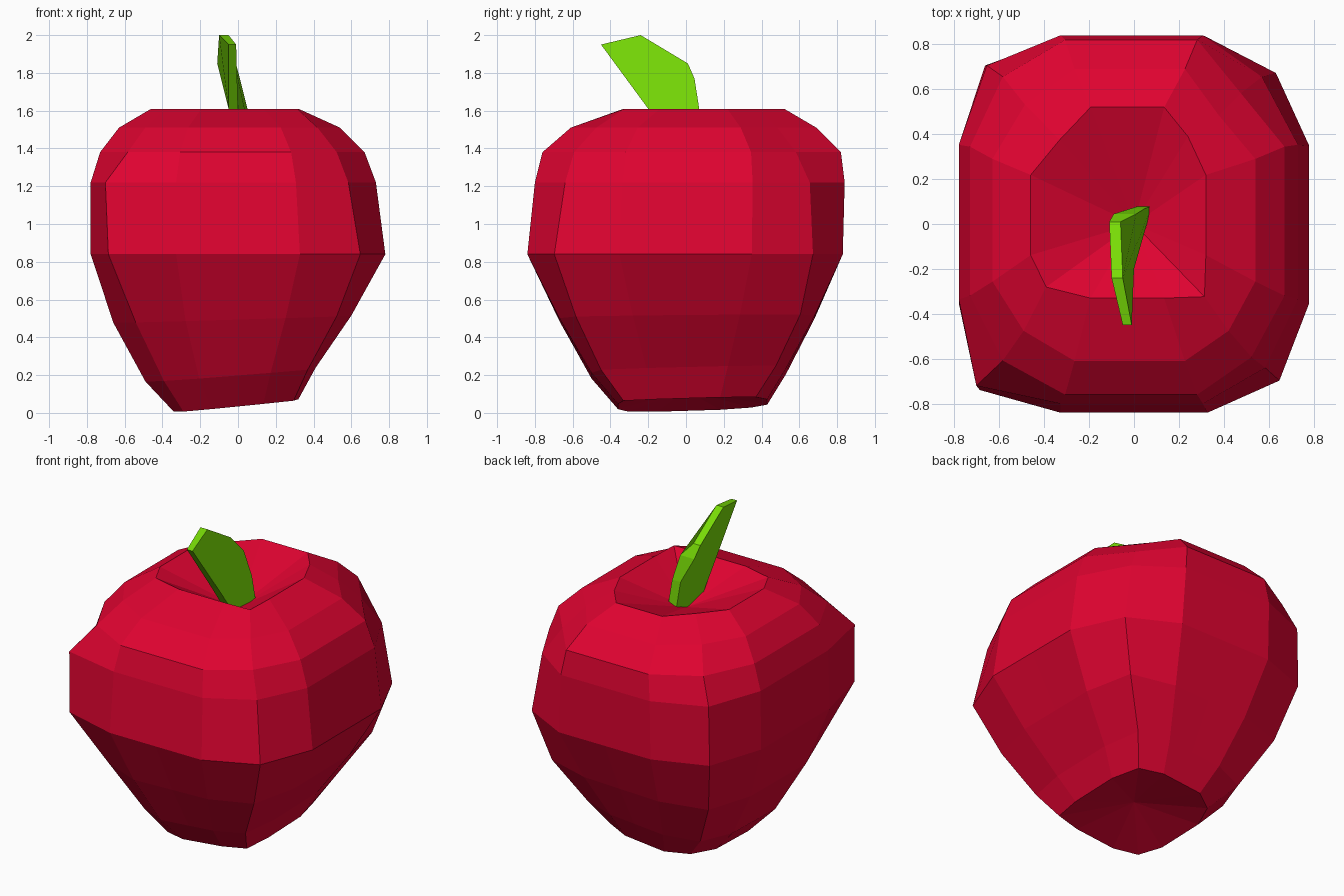
import bpy, bmesh

if "Cube" in bpy.data.objects:
    bpy.data.objects.remove(bpy.data.objects["Cube"])


def material(name, color):
    m = bpy.data.materials.new(name)
    m.diffuse_color = color
    m.use_nodes = True
    m.node_tree.nodes["Principled BSDF"].inputs["Base Color"].default_value = m.diffuse_color
    return m


def finish(bm, name, mat):
    bmesh.ops.recalc_face_normals(bm, faces=bm.faces)
    me = bpy.data.meshes.new(name)
    bm.to_mesh(me)
    bm.free()
    me.materials.append(mat)
    ob = bpy.data.objects.new(name, me)
    bpy.context.collection.objects.link(ob)
    return ob


# Unit rounded-square ring: four sides, each with mid, shoulder, corner, shoulder
def ring(bm, z, left, right, front, back, corners, tilt):
    pts = []
    side = [(0, -1), (1, 0), (0, 1), (-1, 0)]
    for i, c in enumerate(corners):
        a, b = side[i], side[(i + 1) % 4]
        for u, v in ((1, 0), (1, .42), (c, c), (.42, 1)):
            pts.append((a[0] * u + b[0] * v, a[1] * u + b[1] * v))
    out = []
    for x, y in pts:
        x *= right if x > 0 else left
        y *= back if y > 0 else front
        out.append(bm.verts.new((x, y, max(0, z + tilt * (x + .3 * y)))))
    return out


# Fruit: z, left, right, front, back, corner fullness (FR, BR, BL, FL), tilt
sections = [
    (.045, .34, .32, .36, .43, (.92, .86, .80, .85), .10),
    (.21, .49, .41, .50, .53, (.90, .90, .85, .80), .08),
    (.50, .66, .60, .67, .68, (.87, .89, .87, .82), .03),
    (.84, .78, .78, .84, .83, (.83, .81, .85, .88), 0),
    (1.22, .78, .73, .80, .84, (.80, .78, .84, .90), 0),
    (1.38, .73, .67, .76, .82, (.78, .71, .80, .80), 0),
    (1.51, .63, .54, .61, .69, (.78, .70, .77, .78), 0),
    (1.61, .46, .32, .33, .52, (.98, .75, .72, .85), 0),
]
bm = bmesh.new()
rings = [ring(bm, *s) for s in sections]
for a, b in zip(rings, rings[1:]):
    for i in range(16):
        j = (i + 1) % 16
        bm.faces.new((a[i], a[j], b[j], b[i]))
# Hollows at the top and underneath
for loop, centre in ((rings[0], (0, 0, .12)), (rings[-1], (0, 0, 1.42))):
    c = bm.verts.new(centre)
    for i in range(16):
        bm.faces.new((loop[i], loop[(i + 1) % 16], c))
finish(bm, "fruit", material("red_skin", (.74, .001, .03, 1)))

# Stem: flat blade profile (y, z, left x, right x), leaning left towards the tip
blade = [(-.45, 1.95, -.05, -.01), (-.24, 2.0, -.10, -.05),
         (.01, 1.85, -.11, -.06), (.045, 1.77, -.09, .01),
         (.07, 1.61, -.01, .05), (.08, 1.40, .02, .08),
         (-.06, 1.40, -.04, .02), (-.20, 1.61, -.05, 0)]
bm = bmesh.new()
lo = [bm.verts.new((l, y, z)) for y, z, l, r in blade]
hi = [bm.verts.new((r, y, z)) for y, z, l, r in blade]
bm.faces.new(lo)
bm.faces.new(hi)
for i in range(len(blade)):
    j = (i + 1) % len(blade)
    bm.faces.new((lo[i], lo[j], hi[j], hi[i]))
finish(bm, "stem", material("green_stem", (.19, .72, .002, 1)))
